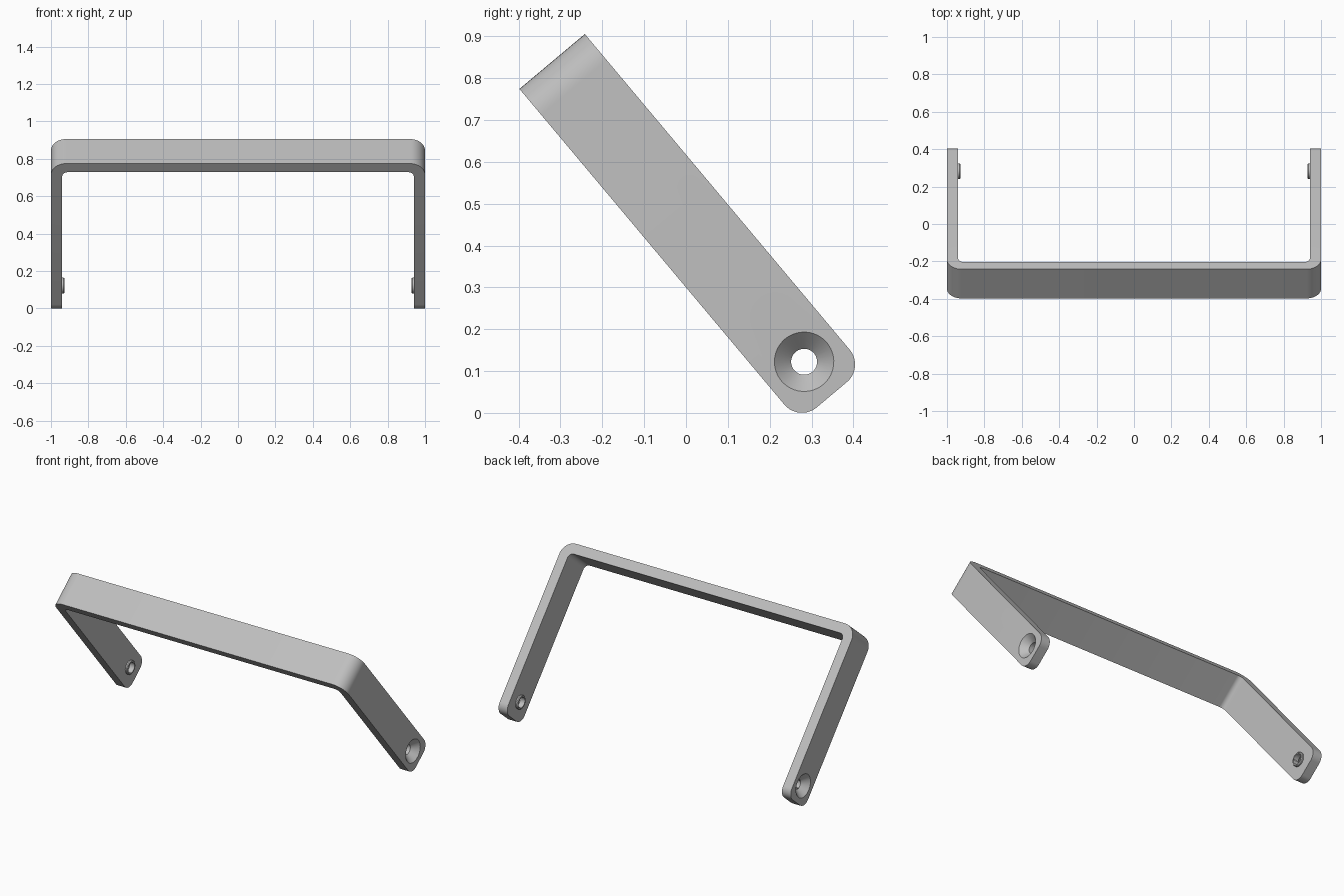
import bpy, bmesh, math
from mathutils import Matrix, Vector

cube = bpy.data.objects.get("Cube")
if cube:
    bpy.data.objects.remove(cube, do_unlink=True)

THICK, HALF_WIDTH, LENGTH = 0.06, 0.102, 1.04
HOLE_T = -0.937      # hole position down the arm
# Local frame: x across, y over the strap width, z up the arms
TILT = Matrix.Translation((0, -0.32, 0.84)) @ Matrix.Rotation(math.radians(40), 4, 'X')

metal = bpy.data.materials.new("grey metal")
metal.use_nodes = True
GREY = (0.52, 0.52, 0.52, 1)
metal.diffuse_color = GREY
metal.node_tree.nodes["Principled BSDF"].inputs["Base Color"].default_value = GREY


def make_object(name, bm):
    bmesh.ops.recalc_face_normals(bm, faces=bm.faces[:])
    mesh = bpy.data.meshes.new(name)
    bm.to_mesh(mesh)
    bm.free()
    mesh.materials.append(metal)
    obj = bpy.data.objects.new(name, mesh)
    bpy.context.collection.objects.link(obj)
    obj.matrix_world = TILT
    return obj


def bevel(bm, test, radius, segments=10):
    """Round the edges whose two ends satisfy the test."""
    edges = [e for e in bm.edges if test(e.verts[0].co, e.verts[1].co)]
    bmesh.ops.bevel(bm, geom=edges, offset=radius, segments=segments,
                    profile=0.5, affect='EDGES', clamp_overlap=True)


def lathe(name, profile, side):
    """Revolve (x, radius) points round the hole axis."""
    bm = bmesh.new()
    verts = [bm.verts.new((side * x, 0, HOLE_T + r)) for x, r in profile]
    edges = [bm.edges.new(p) for p in zip(verts, verts[1:])]
    bmesh.ops.spin(bm, geom=verts + edges, cent=(0, 0, HOLE_T), axis=(1, 0, 0),
                   angle=math.tau, steps=48)
    bmesh.ops.remove_doubles(bm, verts=bm.verts[:], dist=1e-5)
    return make_object(name, bm)


def combine(target, other, operation):
    mod = target.modifiers.new(operation.lower(), 'BOOLEAN')
    mod.operation, mod.solver, mod.object = operation, 'EXACT', other
    bpy.context.view_layer.objects.active = target
    bpy.ops.object.modifier_apply(modifier=mod.name)
    bpy.data.objects.remove(other, do_unlink=True)


# Bent strap: U outline extruded over its width
bm = bmesh.new()
inner = 1 - THICK
outline = [(-1, -LENGTH), (-1, 0), (1, 0), (1, -LENGTH),
           (inner, -LENGTH), (inner, -THICK), (-inner, -THICK), (-inner, -LENGTH)]
face = bm.faces.new([bm.verts.new((x, -HALF_WIDTH, z)) for x, z in outline])
new = bmesh.ops.extrude_face_region(bm, geom=[face])["geom"]
bmesh.ops.translate(bm, vec=Vector((0, 2 * HALF_WIDTH, 0)),
                    verts=[v for v in new if isinstance(v, bmesh.types.BMVert)])


def along_width(a, b):
    return abs(a.y - b.y) > HALF_WIDTH


# Rounded bends and rounded arm ends
bevel(bm, lambda a, b: along_width(a, b) and a.z > -0.001, 0.08)
bevel(bm, lambda a, b: along_width(a, b) and abs(a.z + THICK) < 0.001
      and abs(abs(a.x) - inner) < 0.001, 0.03)
bevel(bm, lambda a, b: abs(a.x - b.x) > THICK / 2 and abs(a.x - b.x) < 0.1
      and max(a.z, b.z) < -LENGTH + 0.001, 0.055)
strap = make_object("handle_strap", bm)

# Raised collar and countersunk screw hole in each arm
for side in (-1, 1):
    collar = lathe("collar", [(0.97, 0), (0.97, 0.042), (0.932, 0.042),
                              (0.927, 0.038), (0.927, 0)], side)
    combine(strap, collar, 'UNION')
    drill = lathe("drill", [(1.02, 0), (1.02, 0.071), (1.0, 0.071),
                            (0.96, 0.031), (0.9, 0.031), (0.9, 0)], side)
    combine(strap, drill, 'DIFFERENCE')

bpy.ops.object.select_all(action='DESELECT')
strap.select_set(True)
bpy.context.view_layer.objects.active = strap
bpy.ops.object.shade_smooth_by_angle(angle=math.radians(30))
